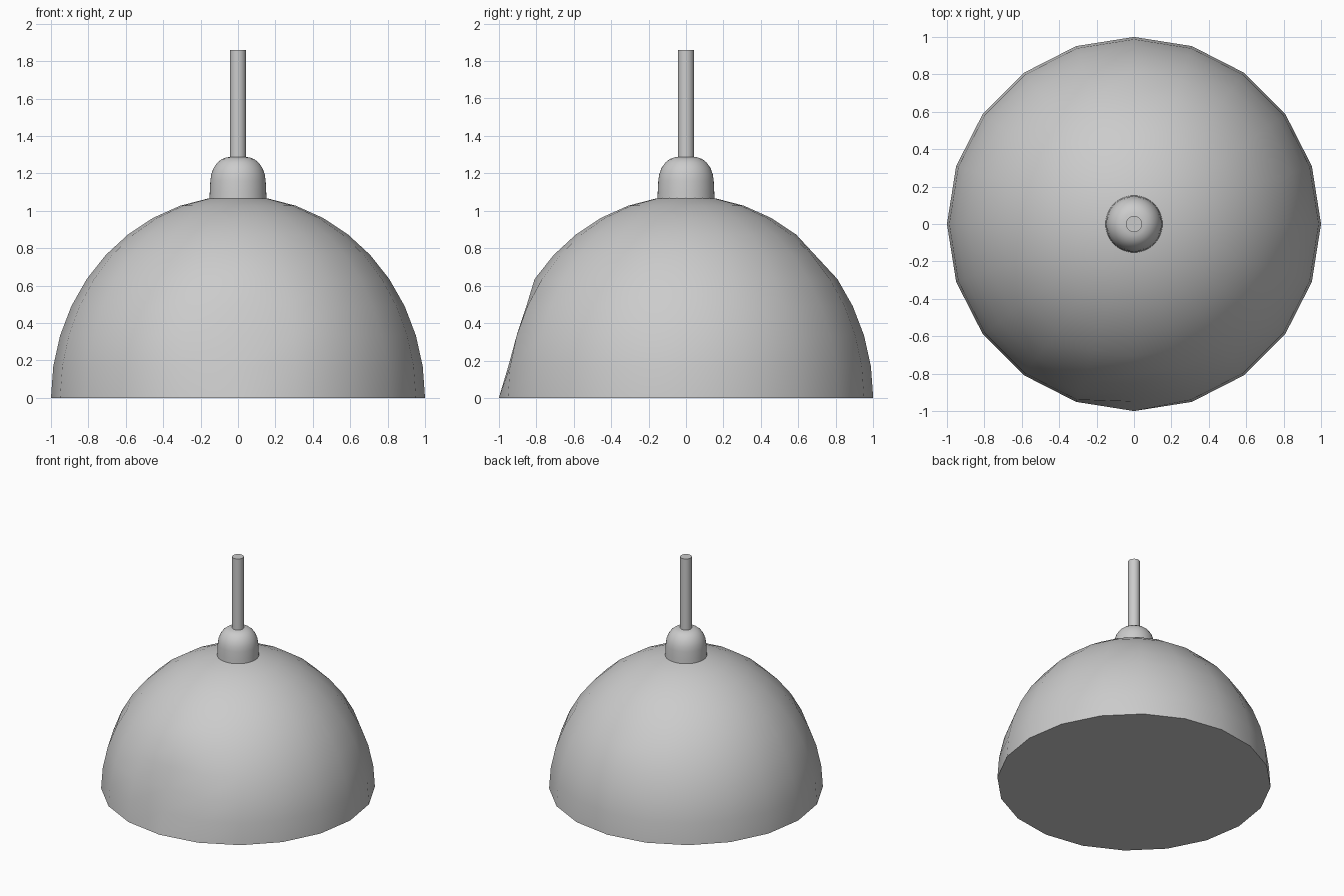
import bpy, bmesh
from math import sin, cos, pi, radians

if "Cube" in bpy.data.objects:
    bpy.data.objects.remove(bpy.data.objects["Cube"])


def lathe(name, profile, sides, tweak=None):
    """Revolve (radius, z) points around z; ends are closed with caps or a pole."""
    bm = bmesh.new()
    rings = []
    for r, z in profile:
        if r < 1e-4:
            rings.append([bm.verts.new((0, 0, z))])
        else:
            rings.append([bm.verts.new((r * cos(2 * pi * i / sides), r * sin(2 * pi * i / sides), z))
                          for i in range(sides)])
    if tweak:
        tweak(rings)
    for a, b in zip(rings, rings[1:]):
        for i in range(sides):
            j = (i + 1) % sides
            bm.faces.new((a[i], a[j], b[0]) if len(b) == 1 else (a[i], a[j], b[j], b[i]))
    bm.faces.new(rings[0][::-1])
    if len(rings[-1]) > 1:
        bm.faces.new(rings[-1])
    bmesh.ops.recalc_face_normals(bm, faces=bm.faces)
    mesh = bpy.data.meshes.new(name)
    bm.to_mesh(mesh)
    bm.free()
    obj = bpy.data.objects.new(name, mesh)
    bpy.context.collection.objects.link(obj)
    bpy.ops.object.select_all(action='DESELECT')
    obj.select_set(True)
    bpy.context.view_layer.objects.active = obj
    bpy.ops.object.shade_smooth_by_angle(angle=radians(35))
    return obj


def flatten(rings, column, low, high):
    """Straighten one meridian of the dome between two rings."""
    a, b = rings[low][column].co.copy(), rings[high][column].co.copy()
    for k in range(low + 1, high):
        v = rings[k][column]
        v.co = a.lerp(b, (v.co.z - a.z) / (b.z - a.z))


def dents(rings):
    flatten(rings, 15, 0, 4)   # flat spot at the front
    flatten(rings, 5, 4, 6)    # small flat spot at the back


# Lamp shade: closed half dome with 20 sides
dome = [(cos(k * pi / 20), 1.08 * sin(k * pi / 20)) for k in range(11)]
lathe("lamp_shade", dome, 20, dents)

# Rounded socket cap on top of the shade
cap = [(0.153, 1.05), (0.151, 1.1), (0.148, 1.16), (0.143, 1.195), (0.131, 1.228),
       (0.112, 1.256), (0.088, 1.276), (0.06, 1.286), (0, 1.29)]
lathe("socket_cap", cap, 48)

# Hanging rod
lathe("hanging_rod", [(0.043, 1.27), (0.043, 1.86)], 32)
